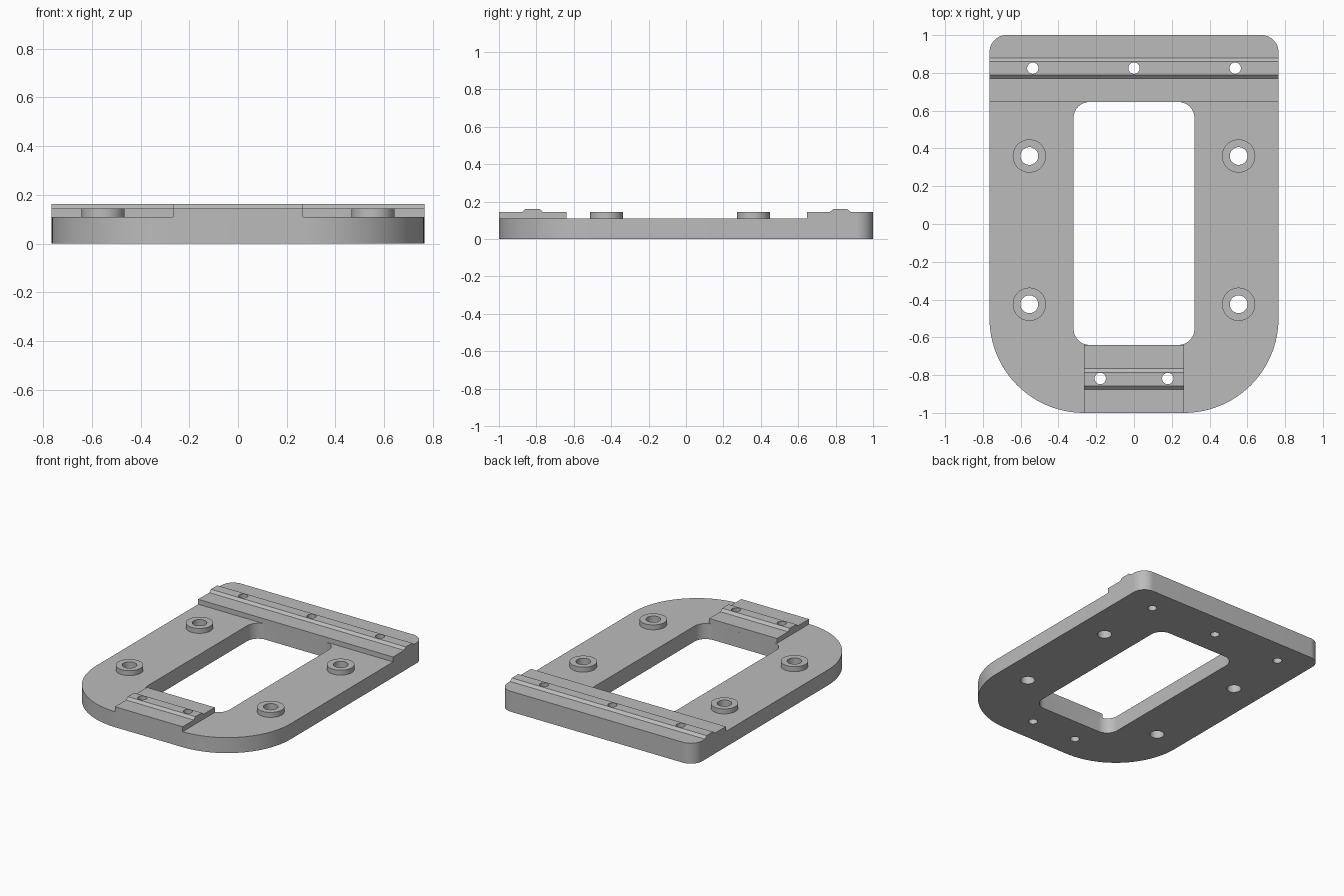
import bpy, bmesh
from math import pi, sin, cos, radians
from mathutils import Vector

cube = bpy.data.objects.get("Cube")
if cube:
    bpy.data.objects.remove(cube, do_unlink=True)

grey = bpy.data.materials.new("plain grey")
grey.use_nodes = True
colour = (0.5, 0.5, 0.5, 1)
grey.diffuse_color = colour
grey.node_tree.nodes["Principled BSDF"].inputs["Base Color"].default_value = colour

W = 0.765          # half width of the plate
BASE, DECK, TOP = 0.11, 0.145, 0.162


def rounded(x, y0, y1, r_low, r_high, steps=24):
    """Symmetric rectangle outline with its own radius at each end."""
    corners = [(x, y1, r_high, 0), (-x, y1, r_high, 1),
               (-x, y0, r_low, 2), (x, y0, r_low, 3)]
    pts = []
    for cx, cy, r, quarter in corners:
        ox = cx - r if cx > 0 else cx + r
        oy = cy - r if cy == y1 else cy + r
        for i in range(steps + 1):
            a = (quarter + i / steps) * pi / 2
            pts.append((ox + r * cos(a), oy + r * sin(a)))
    return pts


def circle(x, y, r, n=48):
    return [(x + r * cos(2 * pi * i / n), y + r * sin(2 * pi * i / n)) for i in range(n)]


def prism(name, outlines, lo, hi, axis="z"):
    """Extrude outlines along z (x, y points) or along x (y, z points)."""
    bm = bmesh.new()
    for pts in outlines:
        if axis == "z":
            vs = [bm.verts.new((a, b, lo)) for a, b in pts]
            step = Vector((0, 0, hi - lo))
        else:
            vs = [bm.verts.new((lo, a, b)) for a, b in pts]
            step = Vector((hi - lo, 0, 0))
        face = bm.faces.new(vs)
        ext = bmesh.ops.extrude_face_region(bm, geom=[face], use_keep_orig=True)
        moved = [g for g in ext["geom"] if isinstance(g, bmesh.types.BMVert)]
        bmesh.ops.translate(bm, verts=moved, vec=step)
    bmesh.ops.recalc_face_normals(bm, faces=bm.faces)
    mesh = bpy.data.meshes.new(name)
    bm.to_mesh(mesh)
    bm.free()
    mesh.materials.append(grey)
    obj = bpy.data.objects.new(name, mesh)
    bpy.context.collection.objects.link(obj)
    return obj


def activate(obj):
    bpy.ops.object.select_all(action="DESELECT")
    obj.select_set(True)
    bpy.context.view_layer.objects.active = obj


def boolean(obj, cutter, operation):
    mod = obj.modifiers.new("cut", "BOOLEAN")
    mod.operation, mod.object, mod.solver = operation, cutter, "EXACT"
    activate(obj)
    bpy.ops.object.modifier_apply(modifier=mod.name)


def rail_profile(y0, y1, ridge):
    """Flat deck with a low bevelled ridge starting at y = ridge."""
    return [(y0, BASE), (y1, BASE), (y1, DECK), (ridge + 0.11, DECK),
            (ridge + 0.09, TOP), (ridge + 0.018, TOP), (ridge, DECK), (y0, DECK)]


# Hole positions
boss_spots = [(s * 0.554, y) for s in (-1, 1) for y in (0.36, -0.425)]
pin_spots = [(x, 0.825) for x in (-0.536, 0, 0.536)] + [(s * 0.179, -0.818) for s in (-1, 1)]

# Cutters
outline = rounded(W, -1, 1, 0.5, 0.09)
trim = prism("trim_cutter", [outline], -0.1, 0.4)
window = prism("window_cutter", [rounded(0.32, -0.64, 0.646, 0.085, 0.085, 12)], -0.1, 0.4)
holes = prism("hole_cutter", [circle(x, y, 0.047) for x, y in boss_spots]
              + [circle(x, y, 0.03, 32) for x, y in pin_spots], -0.1, 0.4)

# Plate, rails and bosses
plate = prism("base_plate", [outline], 0, BASE)
boolean(plate, window, "DIFFERENCE")
back_rail = prism("back_rail", [rail_profile(0.646, 1.05, 0.77)], -W - 0.05, W + 0.05, "x")
boolean(back_rail, trim, "INTERSECT")
front_rail = prism("front_rail", [rail_profile(-1, -0.64, -0.875)], -0.266, 0.266, "x")
bosses = prism("mounting_bosses", [circle(x, y, 0.088) for x, y in boss_spots], BASE, DECK)

for part in (plate, back_rail, front_rail, bosses):
    boolean(part, holes, "DIFFERENCE")
    activate(part)
    bpy.ops.object.shade_smooth_by_angle(angle=radians(25))

for helper in (trim, window, holes):
    bpy.data.objects.remove(helper, do_unlink=True)
